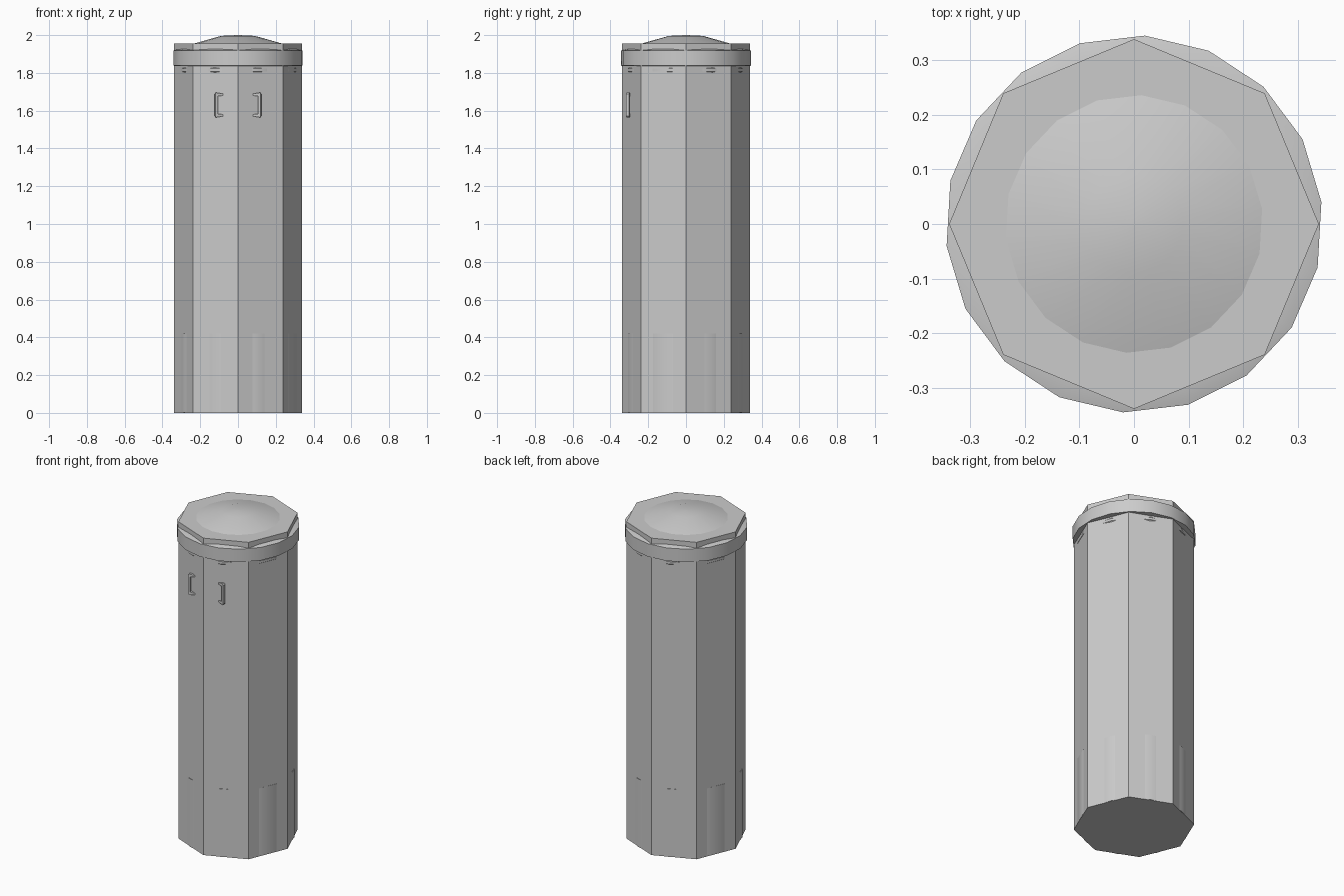
import bpy, bmesh, math

if "Cube" in bpy.data.objects:
    bpy.data.objects.remove(bpy.data.objects["Cube"])


def lathe(name, profile, sides, offset_deg=0.0):
    """Revolve a (radius, z) profile listed bottom to top, capped at both ends."""
    bm = bmesh.new()
    rings = []
    for r, z in profile:
        ring = []
        for i in range(sides):
            a = math.radians(offset_deg) + 2 * math.pi * i / sides
            ring.append(bm.verts.new((r * math.cos(a), r * math.sin(a), z)))
        rings.append(ring)
    for lo, hi in zip(rings, rings[1:]):
        for i in range(sides):
            j = (i + 1) % sides
            bm.faces.new((lo[i], lo[j], hi[j], hi[i]))
    bm.faces.new(rings[0][::-1])
    bm.faces.new(rings[-1])
    return finish(name, bm)


def finish(name, bm):
    bmesh.ops.recalc_face_normals(bm, faces=bm.faces)
    mesh = bpy.data.meshes.new(name)
    bm.to_mesh(mesh)
    bm.free()
    ob = bpy.data.objects.new(name, mesh)
    bpy.context.collection.objects.link(ob)
    bpy.ops.object.select_all(action='DESELECT')
    ob.select_set(True)
    bpy.context.view_layer.objects.active = ob
    bpy.ops.object.shade_smooth_by_angle(angle=math.radians(30))
    return ob


def handle(name, side):
    """C-shaped bracket: outline in the (outward, z) plane, given a thickness."""
    outline = [(0, 1.57), (0.034, 1.565), (0.041, 1.572), (0.041, 1.688),
               (0.034, 1.695), (0, 1.69), (0, 1.68), (0.028, 1.676),
               (0.028, 1.584), (0, 1.58)]
    start = (0.083, -0.297)
    direction = (0.95, -0.31)
    across = (0.31, 0.95)
    bm = bmesh.new()
    loops = []
    for t in (-0.008, 0.008):
        loops.append([bm.verts.new((
            side * (start[0] + d * direction[0] + t * across[0]),
            start[1] + d * direction[1] + t * across[1], z)) for d, z in outline])
    n = len(outline)
    for i in range(n):
        j = (i + 1) % n
        bm.faces.new((loops[0][i], loops[0][j], loops[1][j], loops[1][i]))
    bm.faces.new(loops[0])
    bm.faces.new(loops[1][::-1])
    return finish(name, bm)


TWIST = 6.7  # the round parts are turned a little against the octagon

# octagonal body with flat top
lathe("body", [(0.338, 0.0), (0.338, 1.955)], 8)

# round base core, just breaking through the flat sides
lathe("base_core", [(0.318, 0.001), (0.318, 0.42)], 18, TWIST)

# collar band near the top, with a slim step below
lathe("collar", [(0.31, 1.80), (0.319, 1.808), (0.319, 1.822), (0.306, 1.836),
                 (0.345, 1.838), (0.345, 1.918), (0.31, 1.928)], 18, TWIST)

# shallow domed lid
lathe("lid", [(0.243, 1.953), (0.09, 1.996), (0.006, 2.0)], 18, TWIST)

# pair of front handles
handle("handle_left", -1)
handle("handle_right", 1)
